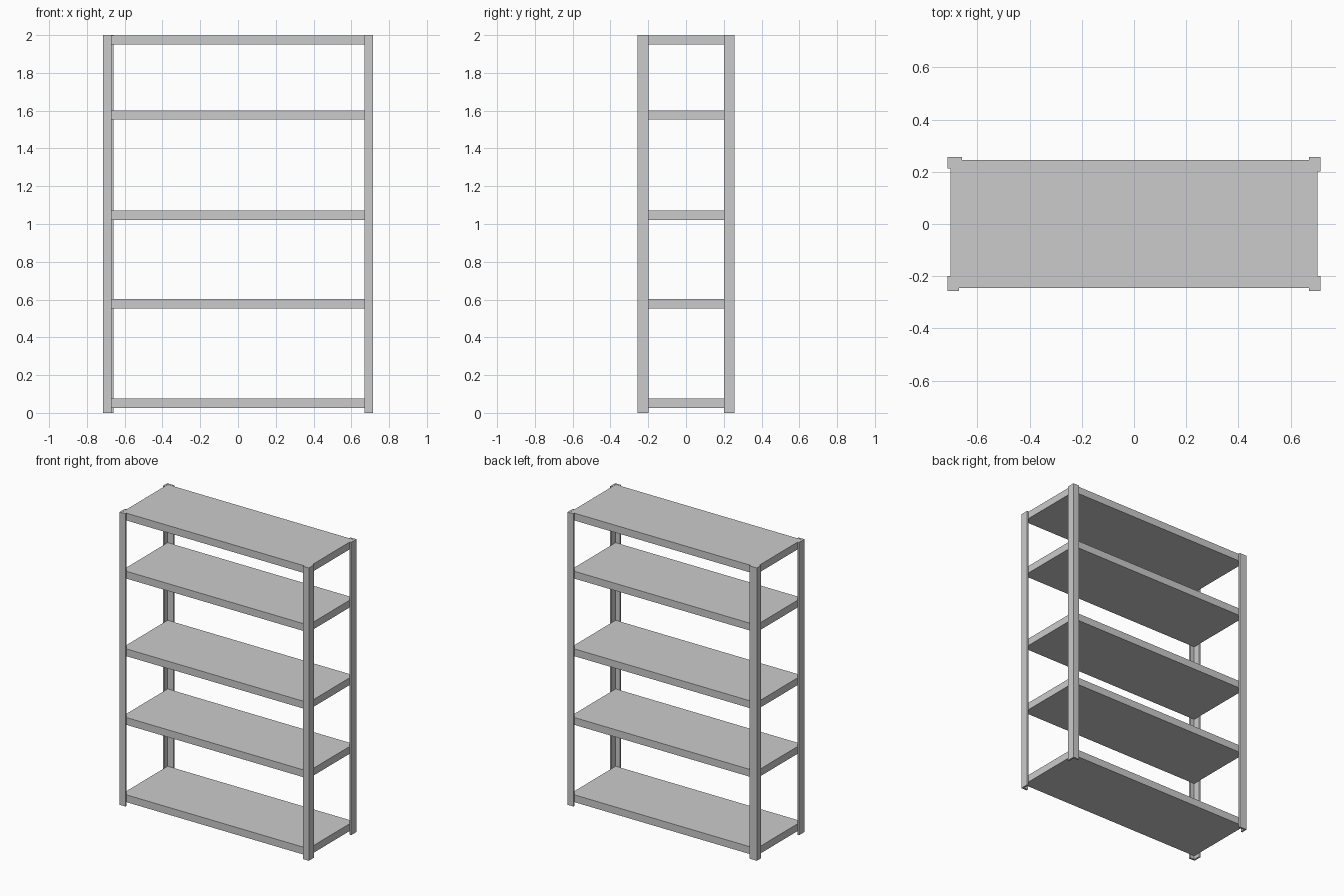
import bpy, bmesh

if "Cube" in bpy.data.objects:
    bpy.data.objects.remove(bpy.data.objects["Cube"])

def extrude_profile(name, pts, z0, z1):
    """Upright prism from a 2D outline."""
    bm = bmesh.new()
    face = bm.faces.new([bm.verts.new((x, y, z0)) for x, y in pts])
    ext = bmesh.ops.extrude_face_region(bm, geom=[face])
    top = [v for v in ext["geom"] if isinstance(v, bmesh.types.BMVert)]
    bmesh.ops.translate(bm, verts=top, vec=(0, 0, z1 - z0))
    bmesh.ops.recalc_face_normals(bm, faces=bm.faces[:])
    mesh = bpy.data.meshes.new(name)
    bm.to_mesh(mesh)
    bm.free()
    obj = bpy.data.objects.new(name, mesh)
    bpy.context.collection.objects.link(obj)
    return obj

T = 0.012            # angle-iron thickness
HX, HY = 0.715, 0.257  # outer corner of the legs

def angle_leg(name, sx, sy, wx, wy):
    """L-section leg with its corner outward at (sx, sy)."""
    prof = [(0, 0), (wx, 0), (wx, T), (T, T), (T, wy), (0, wy)]
    pts = [(sx * (HX - x), sy * (HY - y)) for x, y in prof]
    return extrude_profile(name, pts, 0, 2.0)

# Four corner legs; the back left one is turned, so its flanges swap widths
angle_leg("front_left_leg", -1, -1, 0.044, 0.058)
angle_leg("front_right_leg", 1, -1, 0.044, 0.058)
angle_leg("back_right_leg", 1, 1, 0.044, 0.056)
angle_leg("back_left_leg", -1, 1, 0.056, 0.044)

# Five solid shelves nested inside the angle legs
SX, SY = HX - T, HY - T
outline = [(-SX, -SY), (SX, -SY), (SX, SY), (-SX, SY)]
for i, z in enumerate((0.025, 0.553, 1.022, 1.552, 1.949)):
    extrude_profile(f"shelf_{i + 1}", outline, z, z + 0.05)
